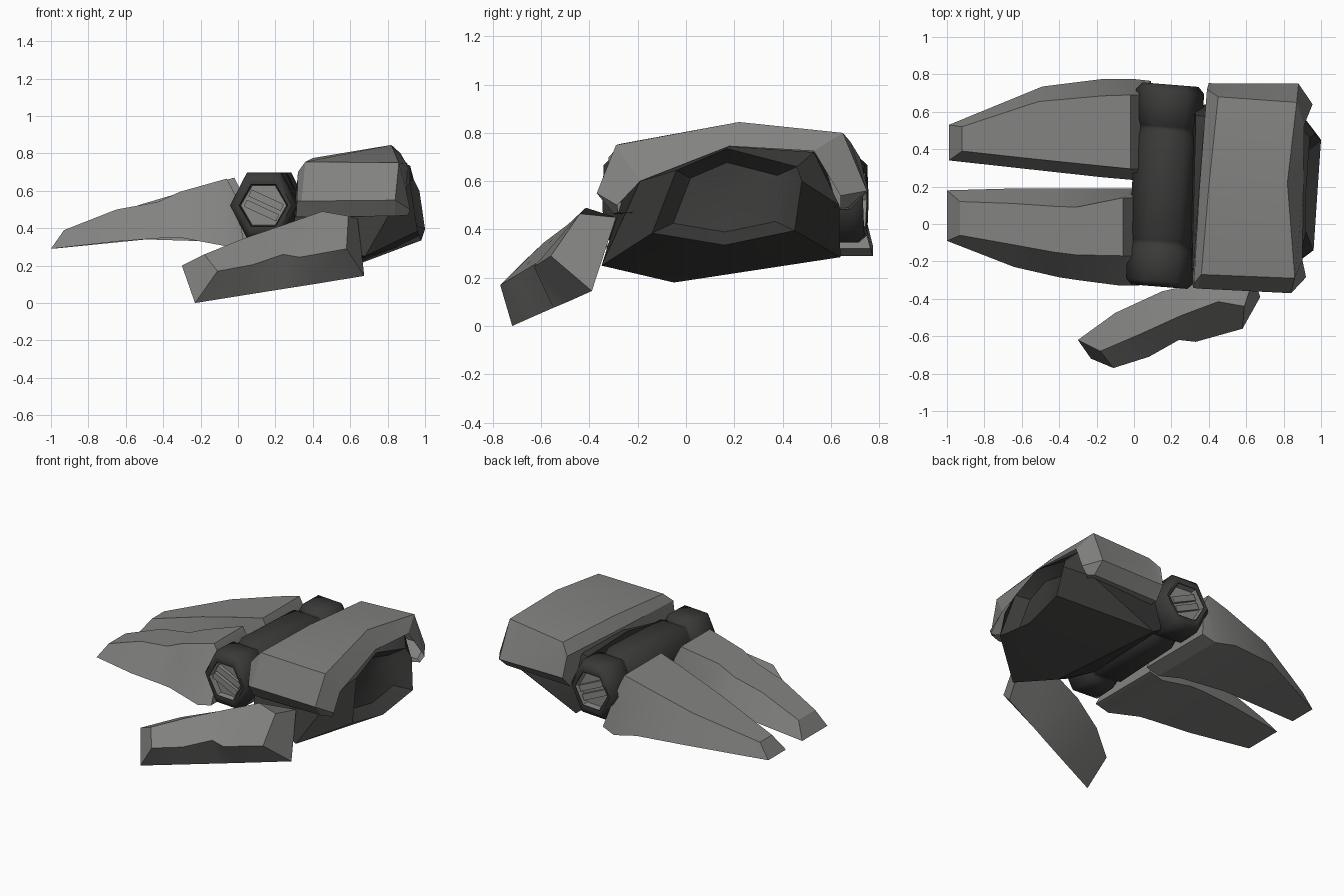
import bpy, bmesh, math
from mathutils import Vector


def material(name, v):
    m = bpy.data.materials.new(name)
    m.diffuse_color = (v, v, v * 0.97, 1)
    return m


LIGHT = material("armour grey", 0.225)
DARK = material("dark joint grey", 0.042)
PIN = material("pin grey", 0.25)


def loft(name, rings, mat, angle=28, caps=(True, True), closed=True, tip=None):
    """Skin a list of equal-length point rings; end with a cap, a tip point or open."""
    bm = bmesh.new()
    vs = [[bm.verts.new(p) for p in r] for r in rings]
    n = len(vs[0])
    for a, b in zip(vs, vs[1:]):
        for i in range(n if closed else n - 1):
            j = (i + 1) % n
            bm.faces.new((a[i], a[j], b[j], b[i]))
    if caps[0]:
        bm.faces.new(vs[0])
    if tip:
        t = bm.verts.new(tip)
        for i in range(n):
            bm.faces.new((vs[-1][i], vs[-1][(i + 1) % n], t))
    elif caps[1]:
        bm.faces.new(vs[-1])
    bmesh.ops.recalc_face_normals(bm, faces=bm.faces[:])
    me = bpy.data.meshes.new(name)
    bm.to_mesh(me)
    bm.free()
    ob = bpy.data.objects.new(name, me)
    bpy.context.collection.objects.link(ob)
    me.materials.append(mat)
    bpy.ops.object.select_all(action='DESELECT')
    ob.select_set(True)
    bpy.context.view_layer.objects.active = ob
    bpy.ops.object.shade_smooth_by_angle(angle=math.radians(angle))
    return ob


# Fingers: x low, x top, y outer low, outer top, inner top, inner low, z low, z top
def finger(name, rows):
    loft(name, [[(xl, ol, zl), (xt, ot, zt), (xt, it, zt), (xl, il, zl)]
                for xl, xt, ol, ot, it, il, zl, zt in rows], LIGHT)


finger("front_finger", [
    (-1.0, -0.93, -0.09, -0.06, 0.12, 0.18, 0.29, 0.39),
    (-0.64, -0.65, -0.23, -0.11, 0.11, 0.19, 0.33, 0.50),
    (-0.40, -0.43, -0.285, -0.15, 0.095, 0.19, 0.348, 0.54),
    (-0.30, -0.31, -0.30, -0.165, 0.09, 0.19, 0.348, 0.595),
    (-0.07, -0.06, -0.33, -0.17, 0.14, 0.19, 0.305, 0.665),
    (0.03, -0.01, -0.33, -0.17, 0.14, 0.19, 0.33, 0.57)])
finger("back_finger", [
    (-0.99, -0.92, 0.53, 0.52, 0.39, 0.34, 0.29, 0.39),
    (-0.49, -0.51, 0.735, 0.655, 0.345, 0.285, 0.34, 0.53),
    (-0.17, -0.17, 0.775, 0.685, 0.31, 0.25, 0.33, 0.63),
    (0.0, -0.02, 0.775, 0.69, 0.295, 0.235, 0.29, 0.67),
    (0.09, 0.02, 0.765, 0.69, 0.295, 0.23, 0.32, 0.59)])


# Hinge: six-sided barrel with two grooves, its axis slightly turned
def axis_point(y):
    return Vector((0.165 + 0.055 * (y - 0.2), y, 0.522))


def hexagon(y, r, tall=1.0):
    pts = []
    for k in range(6):
        dx, dz = r * math.cos(k * math.pi / 3), tall * r * math.sin(k * math.pi / 3)
        pts.append(axis_point(y) + Vector((dx, -0.08 * dx, dz)))
    return pts


profile = [(-0.27, 0.125), (-0.33, 0.13), (-0.335, 0.15), (-0.305, 0.18), (-0.14, 0.18),
           (-0.115, 0.16), (-0.09, 0.16), (-0.06, 0.175), (0.46, 0.175), (0.5, 0.155),
           (0.52, 0.155), (0.55, 0.18), (0.71, 0.182), (0.745, 0.15), (0.74, 0.13), (0.67, 0.125)]
loft("hinge_barrel", [hexagon(y, r, 1.12 if r > 0.14 else 1) for y, r in profile], DARK, 62)

# Slotted pins sunk in both hinge ends
for side, y0, d in (("front", -0.295, -1), ("back", 0.70, 1)):
    loft(side + "_pin", [hexagon(y0 - 0.04 * d, 0.122), hexagon(y0, 0.122)], PIN)
    loft(side + "_pin_socket", [hexagon(y0, 0.122), hexagon(y0 + 0.037 * d, 0.126)],
         PIN, caps=(False, False))
    c = axis_point(y0)
    u, w = Vector((0.91, 0, -0.42)), Vector((0.42, 0, 0.91))
    for k, off in enumerate((0.03, -0.03)):
        quad = [c + u * a + w * (off + b)
                for a, b in ((-0.095, -0.02), (0.095, -0.02), (0.095, 0.02), (-0.095, 0.02))]
        loft(f"{side}_pin_bar_{k}", [quad, [p + Vector((0, 0.025 * d, 0)) for p in quad]], PIN)

# Back-of-hand armour: open faceted hood lofted along x, lips tucked into the palm
loft("hand_armour", [
    [(0.31, -0.18, 0.46), (0.31, -0.28, 0.46), (0.315, -0.34, 0.545), (0.32, -0.32, 0.70),
     (0.35, 0.2, 0.70), (0.39, 0.72, 0.70), (0.40, 0.755, 0.56), (0.39, 0.68, 0.48),
     (0.39, 0.55, 0.48)],
    [(0.34, -0.18, 0.46), (0.34, -0.29, 0.46), (0.34, -0.345, 0.545), (0.36, -0.27, 0.755),
     (0.40, 0.2, 0.775), (0.45, 0.68, 0.765), (0.43, 0.75, 0.56), (0.41, 0.68, 0.48),
     (0.41, 0.55, 0.48)],
    [(0.84, -0.20, 0.47), (0.84, -0.30, 0.465), (0.84, -0.37, 0.55), (0.86, -0.29, 0.75),
     (0.82, 0.22, 0.845), (0.87, 0.65, 0.80), (0.88, 0.75, 0.56), (0.88, 0.67, 0.49),
     (0.86, 0.58, 0.50)],
    [(0.85, -0.20, 0.47), (0.91, -0.28, 0.47), (0.92, -0.285, 0.50), (0.90, -0.19, 0.60),
     (0.905, 0.18, 0.745), (0.91, 0.53, 0.725), (0.955, 0.64, 0.54), (0.92, 0.64, 0.49),
     (0.85, 0.58, 0.50)]], LIGHT, 20, caps=(True, False), closed=False)

# Palm body with a sunken wrist socket
rim = [(0.96, -0.14, 0.385), (0.98, 0.16, 0.335), (1.0, 0.45, 0.395), (0.97, 0.48, 0.60),
       (0.94, 0.46, 0.66), (0.92, 0.17, 0.735), (0.92, -0.04, 0.645)]
mid = Vector((0.96, 0.17, 0.53))
inner = [mid.lerp(Vector(p), 0.72) - Vector((0.08, 0, 0)) for p in rim]
loft("palm_body", [
    [(0.30, -0.26, 0.38), (0.29, -0.03, 0.33), (0.29, 0.60, 0.35), (0.32, 0.63, 0.50),
     (0.33, 0.58, 0.66), (0.32, 0.17, 0.68), (0.31, -0.24, 0.60)],
    [(0.68, -0.35, 0.25), (0.57, -0.05, 0.18), (0.38, 0.64, 0.285), (0.86, 0.635, 0.50),
     (0.88, 0.53, 0.72), (0.88, 0.18, 0.745), (0.88, -0.19, 0.60)],
    rim, inner], DARK, 38, tip=(0.85, 0.17, 0.53))

# Thumb: ridge, top, back and bottom lines
loft("thumb", [
    [(-0.11, -0.77, 0.17), (-0.18, -0.68, 0.26), (-0.30, -0.62, 0.20), (-0.23, -0.72, 0.0)],
    [(0.08, -0.71, 0.205), (0.03, -0.59, 0.345), (-0.10, -0.475, 0.27), (0.02, -0.63, 0.04)],
    [(0.24, -0.62, 0.26), (0.25, -0.49, 0.42), (0.15, -0.36, 0.34), (0.24, -0.55, 0.075)],
    [(0.33, -0.63, 0.245), (0.45, -0.415, 0.49), (0.42, -0.30, 0.42), (0.40, -0.49, 0.10)],
    [(0.58, -0.56, 0.29), (0.59, -0.44, 0.465), (0.64, -0.29, 0.45), (0.675, -0.39, 0.145)]],
    LIGHT, 40)
